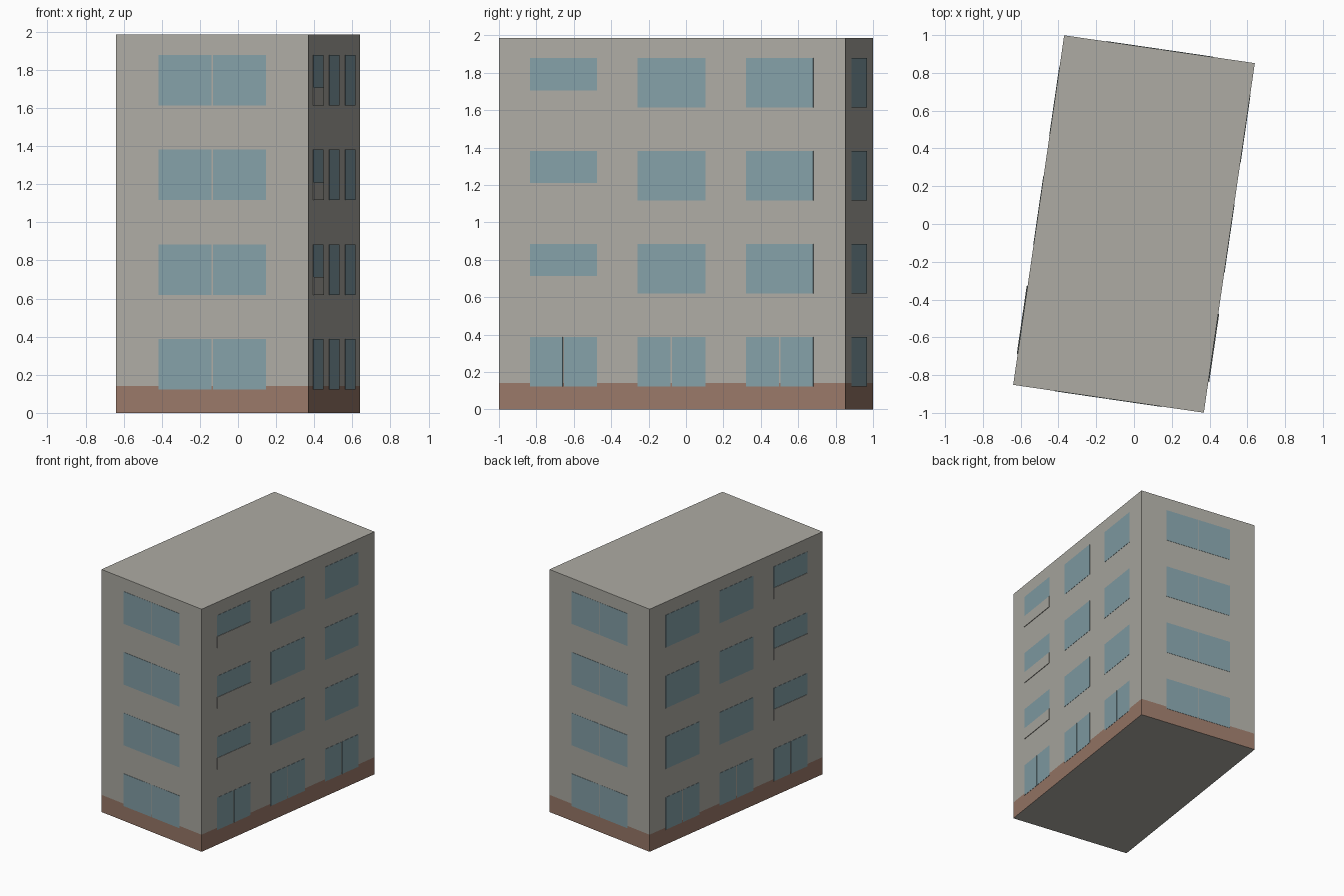
import bpy, bmesh, math
from mathutils import Matrix, Vector

cube = bpy.data.objects.get("Cube")
if cube:
    bpy.data.objects.remove(cube, do_unlink=True)

HALF_W, HALF_L, HEIGHT, BASE = 0.51, 0.935, 1.985, 0.14
TURN = Matrix.Rotation(math.radians(-8.3), 4, 'Z')


def material(name, colour):
    m = bpy.data.materials.new(name)
    m.use_nodes = True
    m.diffuse_color = (*colour, 1)
    m.node_tree.nodes["Principled BSDF"].inputs["Base Color"].default_value = (*colour, 1)
    return m


wall = material("warm_grey_wall", (0.42, 0.41, 0.37))
brown = material("brown_base", (0.32, 0.19, 0.14))
glass = material("blue_grey_glass", (0.23, 0.35, 0.39))


def finish(name, bm, *mats):
    mesh = bpy.data.meshes.new(name)
    bm.to_mesh(mesh)
    bm.free()
    for m in mats:
        mesh.materials.append(m)
    obj = bpy.data.objects.new(name, mesh)
    obj.matrix_world = TURN
    bpy.context.collection.objects.link(obj)


def add_box(bm, low, high):
    low, high = Vector(low), Vector(high)
    m = Matrix.Translation((low + high) / 2) @ Matrix.Diagonal((*(high - low), 1))
    bmesh.ops.create_cube(bm, size=1, matrix=m)


# Building block, cut so the foot of the walls is brown
bm = bmesh.new()
add_box(bm, (-HALF_W, -HALF_L, 0), (HALF_W, HALF_L, HEIGHT))
bmesh.ops.bisect_plane(bm, geom=bm.verts[:] + bm.edges[:] + bm.faces[:],
                       plane_co=(0, 0, BASE), plane_no=(0, 0, 1))
for f in bm.faces:
    upright = abs(f.normal.z) < 0.5
    f.material_index = int(upright and f.calc_center_median().z < BASE)
finish("building_block", bm, wall, brown)

# Window layout along the walls and up the floors
SILLS = [0.122 + 0.497 * i for i in range(4)]
WINDOW_H, SHORT_H = 0.265, 0.172
GAP, RAISE, PANEL_RAISE = 0.004, 0.002, 0.005
BAYS = [(-0.769, -0.406), (-0.188, 0.18), (0.398, 0.762)]


def halves(a, b):
    mid = (a + b) / 2
    return [(a, mid - GAP), (mid + GAP, b)]


# Paired windows on the two end walls
for side, label in ((-1, "front"), (1, "back")):
    bm = bmesh.new()
    for sill in SILLS:
        for a, b in halves(-0.285, 0.285):
            ys = sorted((side * (HALF_L - RAISE), side * (HALF_L + RAISE)))
            add_box(bm, (a, ys[0], sill), (b, ys[1], sill + WINDOW_H))
    finish(label + "_windows", bm, glass)

# Long walls: split ground floor windows, short windows over raised panels
for side, label in ((-1, "right"), (1, "left")):
    windows, panels = bmesh.new(), bmesh.new()
    xs = sorted((side * (HALF_W - RAISE), side * (HALF_W + RAISE)))
    px = sorted((side * (HALF_W - RAISE), side * (HALF_W + PANEL_RAISE)))
    for floor, sill in enumerate(SILLS):
        for bay, (a, b) in enumerate(BAYS):
            top, bottom = sill + WINDOW_H, sill
            if floor and bay == 0:
                bottom = top - SHORT_H
                add_box(panels, (px[0], a, sill), (px[1], b, bottom))
            for c, d in ([(a, b)] if floor else halves(a, b)):
                add_box(windows, (xs[0], c, bottom), (xs[1], d, top))
    finish(label + "_windows", windows, glass)
    finish(label + "_wall_panels", panels, wall)
